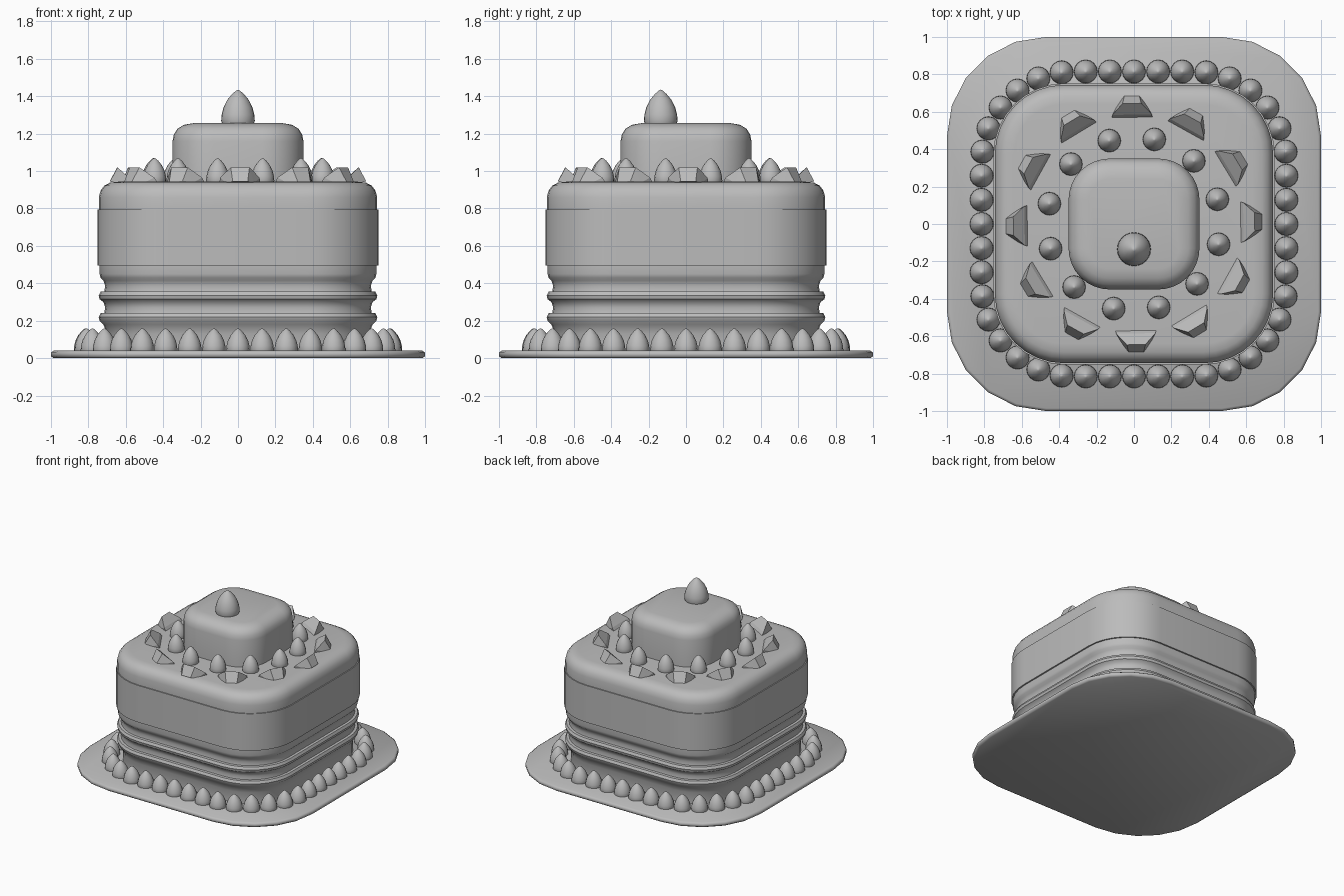
import bpy, bmesh, math
from mathutils import Vector, Matrix

cube = bpy.data.objects.get("Cube")
if cube:
    bpy.data.objects.remove(cube, do_unlink=True)

grey = bpy.data.materials.new("plain grey")
grey.use_nodes = True
GREY = (0.5, 0.5, 0.5, 1)
grey.diffuse_color = GREY
grey.node_tree.nodes["Principled BSDF"].inputs["Base Color"].default_value = GREY


def finish(name, bm, angle=35):
    bmesh.ops.recalc_face_normals(bm, faces=bm.faces)
    mesh = bpy.data.meshes.new(name)
    bm.to_mesh(mesh)
    bm.free()
    mesh.materials.append(grey)
    ob = bpy.data.objects.new(name, mesh)
    bpy.context.collection.objects.link(ob)
    if angle:
        bpy.ops.object.select_all(action='DESELECT')
        ob.select_set(True)
        bpy.context.view_layer.objects.active = ob
        bpy.ops.object.shade_smooth_by_angle(angle=math.radians(angle))
    return ob


def rounded_square(half, radius, steps):
    """Corner points of a rounded square, counter-clockwise."""
    pts = []
    for q in range(4):
        turn = Matrix.Rotation(q * math.pi / 2, 2)
        for i in range(steps + 1):
            a = math.pi / 2 * i / steps
            c = half - radius
            pts.append(turn @ Vector((c + radius * math.cos(a), c + radius * math.sin(a))))
    return pts


def loft(name, profile, radius, steps=8, angle=35):
    """Stack rounded squares along a (half width, height) profile."""
    bm = bmesh.new()
    widest = max(h for h, z in profile)
    rings = []
    for half, z in profile:
        r = max(radius - (widest - half), 0.05)
        rings.append([bm.verts.new((p.x, p.y, z)) for p in rounded_square(half, r, steps)])
    for low, high in zip(rings, rings[1:]):
        for i in range(len(low)):
            j = (i + 1) % len(low)
            bm.faces.new((low[i], low[j], high[j], high[i]))
    bm.faces.new(rings[0][::-1])
    bm.faces.new(rings[-1])
    return finish(name, bm, angle)


# Piped drop outline: (share of radius, share of height)
DROP = [(0.93, 0), (1, 0.1), (0.97, 0.28), (0.85, 0.5), (0.63, 0.71), (0.34, 0.88), (0.12, 0.97)]


def add_drop(bm, x, y, z, radius, height, sides=16):
    rings = []
    for r, h in DROP:
        rings.append([bm.verts.new((x + radius * r * math.cos(math.tau * i / sides),
                                    y + radius * r * math.sin(math.tau * i / sides),
                                    z + height * h)) for i in range(sides)])
    tip = bm.verts.new((x, y, z + height))
    for low, high in zip(rings, rings[1:]):
        for i in range(sides):
            j = (i + 1) % sides
            bm.faces.new((low[i], low[j], high[j], high[i]))
    for i in range(sides):
        bm.faces.new((rings[-1][i], rings[-1][(i + 1) % sides], tip))
    bm.faces.new(rings[0][::-1])


# Serving board
loft("board", [(0.985, 0), (1, 0.01), (1, 0.03), (0.985, 0.04)], 0.53, steps=5, angle=180)

# Lower cake with three bulging layers
layers = [(0.70, 0.04), (0.70, 0.13), (0.72, 0.18)]
for z in (0.20, 0.315):
    layers += [(0.74, z), (0.745, z + 0.02), (0.735, z + 0.04), (0.715, z + 0.042),
               (0.71, z + 0.07), (0.72, z + 0.1)]
layers += [(0.735, 0.43), (0.74, 0.45), (0.74, 0.5)]
loft("layered_base", layers, 0.37)

# Wide band and soft icing top
loft("icing_band", [(0.752, 0.495), (0.752, 0.795)], 0.38)
loft("icing_top", [(0.744, 0.79), (0.744, 0.86), (0.735, 0.895), (0.715, 0.922),
                   (0.685, 0.938), (0.64, 0.943)], 0.37)

# Small upper tier
loft("upper_tier", [(0.35, 0.93), (0.35, 1.16), (0.343, 1.195), (0.325, 1.225),
                    (0.29, 1.247), (0.24, 1.256)], 0.22)

# Tall drop on the upper tier
bm = bmesh.new()
add_drop(bm, 0, -0.135, 1.25, 0.09, 0.185, 24)
finish("top_drop", bm)

# Ring of drops around the upper tier
bm = bmesh.new()
for k in range(12):
    a = math.radians(16.5 + 30 * k)
    add_drop(bm, 0.465 * math.cos(a), 0.465 * math.sin(a), 0.935, 0.062, 0.135)
finish("inner_drops", bm)

# Border of drops on the board, spaced evenly along a rounded square
path = rounded_square(0.815, 0.49, 16)
path.append(path[0])
total = sum((b - a).length for a, b in zip(path, path[1:]))
COUNT = 44
bm = bmesh.new()
for k in range(COUNT):
    # start half way along the right side, where a drop sits at y = 0
    d = (total * k / COUNT - 0.325) % total
    for a, b in zip(path, path[1:]):
        step = (b - a).length
        if d <= step:
            p = a.lerp(b, d / step)
            break
        d -= step
    add_drop(bm, p.x, p.y, 0.03, 0.063, 0.13)
finish("border_drops", bm)

# Faceted fruit wedges: long edge inward, ridge near the outer side
bm = bmesh.new()
WEDGE = [(0.565, 0.11, 0.935), (0.585, 0.105, 0.965), (0.64, 0.075, 0.935),
         (0.685, 0.04, 0.945), (0.645, 0.05, 1.02)]
for k in range(12):
    turn = Matrix.Rotation(math.radians(30 * k + 1), 3, 'Z')
    verts = [bm.verts.new(turn @ Vector((r, s * w, z))) for r, w, z in WEDGE for s in (-1, 1)]
    hull = bmesh.ops.convex_hull(bm, input=verts)
    loose = [v for v in hull["geom_interior"] if isinstance(v, bmesh.types.BMVert)]
    bmesh.ops.delete(bm, geom=loose, context='VERTS')
finish("fruit_wedges", bm, 0)
